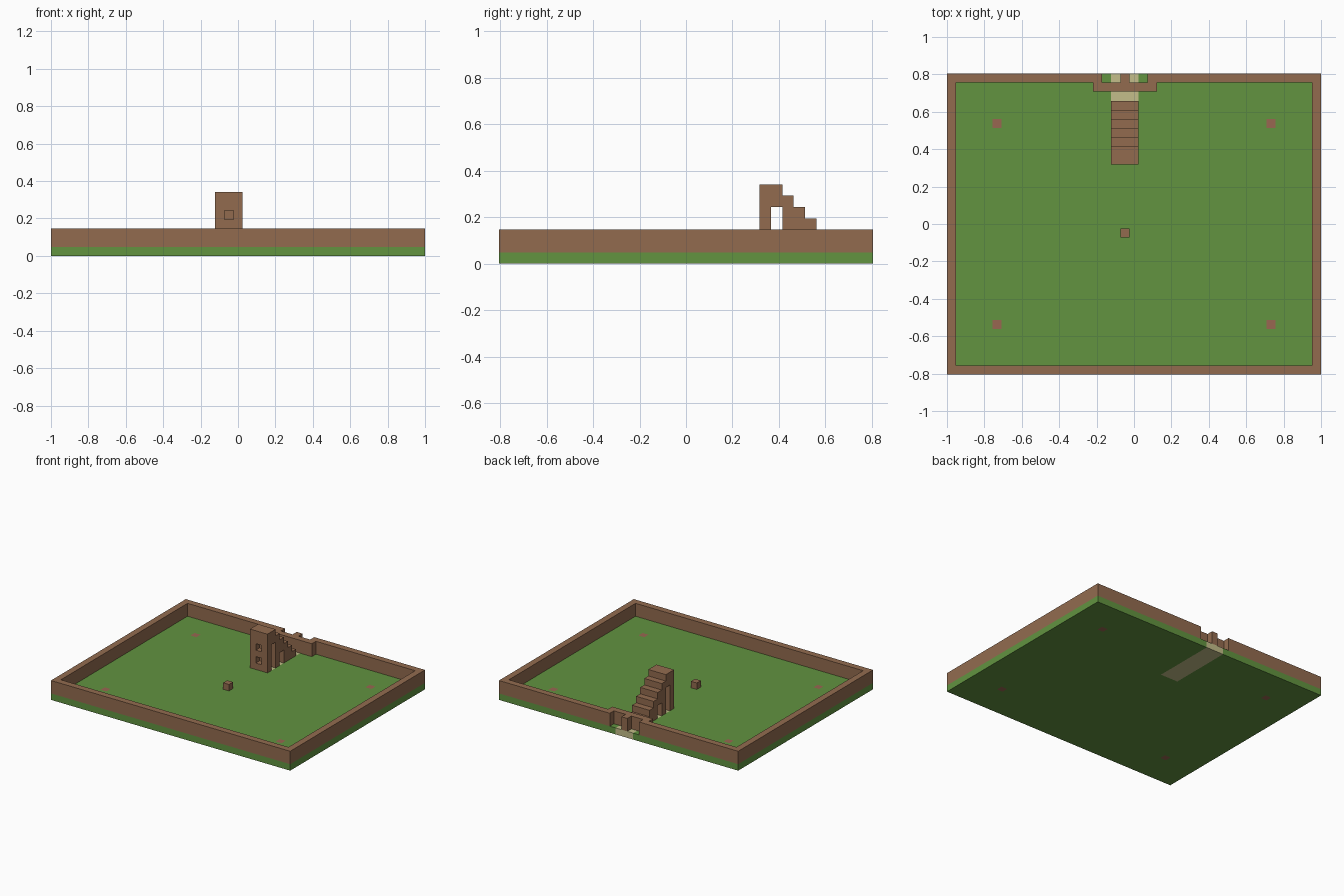
import bpy, bmesh
from mathutils import Vector, Matrix

cube = bpy.data.objects.get("Cube")
if cube:
    bpy.data.objects.remove(cube, do_unlink=True)

U = 2 / 41  # one block; all sizes below are in blocks


def material(name, srgb):
    color = [(c / 255) ** 2.2 for c in srgb] + [1]
    mat = bpy.data.materials.new(name)
    mat.use_nodes = True
    mat.diffuse_color = color
    bsdf = mat.node_tree.nodes["Principled BSDF"]
    bsdf.inputs["Base Color"].default_value = color
    bsdf.inputs["Roughness"].default_value = 0.9
    return mat


GRASS = material("grass green", (98, 146, 66))
BROWN = material("earth brown", (145, 107, 80))
SAND = material("sand beige", (194, 188, 136))
CLAY = material("marker clay", (151, 103, 82))


def finish(name, bm, mats):
    bmesh.ops.recalc_face_normals(bm, faces=bm.faces)
    bmesh.ops.scale(bm, vec=(U, U, U), verts=bm.verts)
    mesh = bpy.data.meshes.new(name)
    bm.to_mesh(mesh)
    bm.free()
    for mat in mats:
        mesh.materials.append(mat)
    obj = bpy.data.objects.new(name, mesh)
    bpy.context.collection.objects.link(obj)
    return obj


def box_mesh(x, y, z):
    bm = bmesh.new()
    bmesh.ops.create_cube(bm, size=1)
    for v in bm.verts:
        v.co = [r[0] if c < 0 else r[1] for c, r in zip(v.co, (x, y, z))]
    return bm


def box(name, x, y, z=(1, 3)):
    return finish(name, box_mesh(x, y, z), [BROWN])


# Ground slab, cut along the path and corner markers, coloured by position
bm = box_mesh((-20.5, 20.5), (-16.5, 16.5), (0, 1))
cuts = [(0, p) for p in (-15.5, -14.5, -2.5, 0.5, 14.5, 15.5)]
cuts += [(1, p) for p in (-11.5, -10.5, 6.5, 10.5, 11.5)]
for axis, p in cuts:
    normal = Vector((0, 0, 0))
    normal[axis] = 1
    bmesh.ops.bisect_plane(bm, geom=bm.verts[:] + bm.edges[:] + bm.faces[:],
                           plane_co=normal * p, plane_no=normal)
for f in bm.faces:
    c = f.calc_center_median()
    if -2.5 < c.x < 0.5 and c.y > 6.5:
        f.material_index = 1
    elif 14.5 < abs(c.x) < 15.5 and 10.5 < abs(c.y) < 11.5:
        f.material_index = 2
finish("ground", bm, [GRASS, SAND, CLAY])

# Perimeter walls, with a gap at the back
box("front_wall", (-20.5, 20.5), (-16.5, -15.5))
box("right_wall", (-20.5, -19.5), (-15.5, 15.5))
box("left_wall", (19.5, 20.5), (-15.5, 15.5))
box("back_wall_right", (-20.5, -3.5), (15.5, 16.5))
box("back_wall_left", (1.5, 20.5), (15.5, 16.5))

# Alcove wall behind the gap, with its centre post
box("alcove_wall", (-4.5, 2.5), (14.5, 15.5))
box("alcove_post", (-1.5, -0.5), (15.5, 16.5))

# Single block in the middle of the field
box("center_block", (-1.5, -0.5), (-1.5, -0.5), (1, 2))

# Tower front: a panel of cells with two window cells removed
bm = bmesh.new()
bmesh.ops.create_grid(bm, x_segments=3, y_segments=6, size=1)
for v in bm.verts:
    v.co = (-1 + v.co.x * 1.5, 6.5, 4 + v.co.y * 3)
windows = [f for f in bm.faces
           if abs(f.calc_center_median().x + 1) < 0.1
           and any(abs(f.calc_center_median().z - z) < 0.1 for z in (2.5, 4.5))]
bmesh.ops.delete(bm, geom=windows, context='FACES')
geom = bmesh.ops.extrude_face_region(bm, geom=bm.faces[:], use_keep_orig=True)["geom"]
bmesh.ops.translate(bm, vec=(0, 1, 0),
                    verts=[g for g in geom if isinstance(g, bmesh.types.BMVert)])
finish("tower_front", bm, [BROWN])

# Staircase: side profile with a tall passage and a low arch, swept sideways
profile = [(8.5, 1), (8.5, 5), (7.5, 5), (7.5, 7), (8.5, 7)]
for i in range(5):
    profile += [(8.5 + i, 6 - i), (9.5 + i, 6 - i)]
profile += [(13.5, 1), (10.5, 1), (10.5, 3), (9.5, 3), (9.5, 1)]
bm = bmesh.new()
side = bm.faces.new([bm.verts.new((-2.5, y, z)) for y, z in profile])
geom = bmesh.ops.extrude_face_region(bm, geom=[side], use_keep_orig=True)["geom"]
bmesh.ops.translate(bm, vec=(3, 0, 0),
                    verts=[g for g in geom if isinstance(g, bmesh.types.BMVert)])
finish("staircase", bm, [BROWN])
